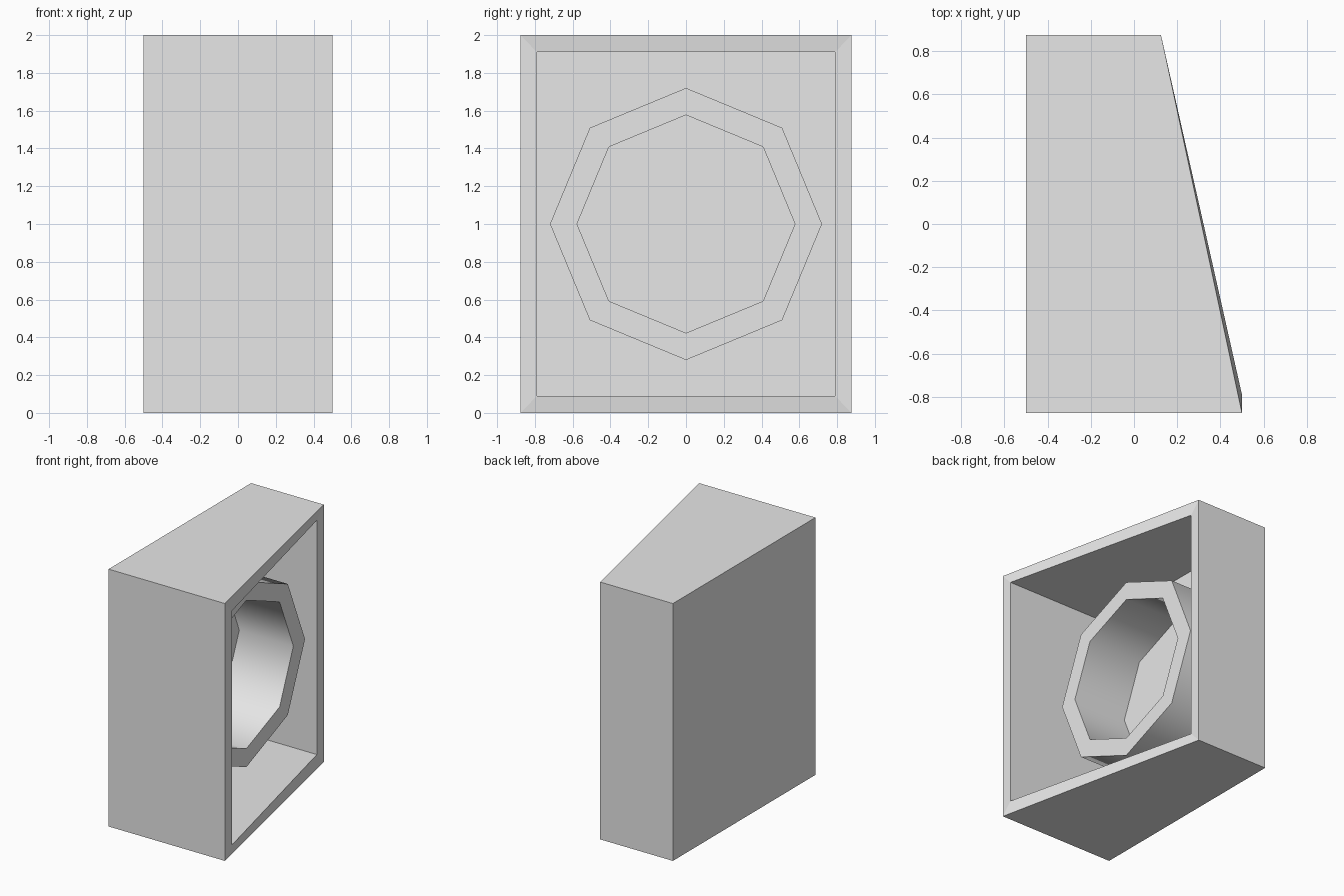
import bpy
import bmesh
import math

cube = bpy.data.objects.get("Cube")
if cube:
    bpy.data.objects.remove(cube, do_unlink=True)

grey = bpy.data.materials.new("light_grey")
grey.use_nodes = True
colour = (0.8, 0.8, 0.8, 1)
grey.diffuse_color = colour
grey.node_tree.nodes["Principled BSDF"].inputs["Base Color"].default_value = colour

MID_Z = 1.0
FLOOR_X = -0.393


def rectangle(half_y, half_z, x_front, x_back):
    """Four corners around the x axis, with its own x at the front and back."""
    return [(x_front, -half_y, MID_Z - half_z), (x_back, half_y, MID_Z - half_z),
            (x_back, half_y, MID_Z + half_z), (x_front, -half_y, MID_Z + half_z)]


def octagon(radius, x):
    return [(x, radius * math.cos(i * math.tau / 8), MID_Z + radius * math.sin(i * math.tau / 8))
            for i in range(8)]


def loft(name, rings, capped):
    """Skin consecutive rings with quads, optionally closing both ends."""
    bm = bmesh.new()
    loops = [[bm.verts.new(p) for p in ring] for ring in rings]
    for a, b in zip(loops, loops[1:]):
        for i in range(len(a)):
            j = (i + 1) % len(a)
            bm.faces.new((a[i], a[j], b[j], b[i]))
    if capped:
        bm.faces.new(loops[0][::-1])
        bm.faces.new(loops[-1])
    mesh = bpy.data.meshes.new(name)
    bm.to_mesh(mesh)
    bm.free()
    mesh.materials.append(grey)
    obj = bpy.data.objects.new(name, mesh)
    bpy.context.collection.objects.link(obj)
    return obj


# Wedge-shaped housing: back panel, slanted mouth, rim and recess floor
loft("wedge_housing", [
    rectangle(0.875, 1.0, -0.5, -0.5),
    rectangle(0.875, 1.0, 0.5, 0.125),
    rectangle(0.79, 0.91, 0.5, 0.125),
    rectangle(0.79, 0.91, FLOOR_X, FLOOR_X),
], capped=True)

# Eight-sided tube standing on the recess floor
tube = loft("octagonal_tube", [
    octagon(0.72, FLOOR_X),
    octagon(0.72, 0.072),
    octagon(0.577, 0.072),
    octagon(0.577, FLOOR_X),
], capped=False)

# Soft sides with a crisp rim
bpy.ops.object.select_all(action="DESELECT")
tube.select_set(True)
bpy.context.view_layer.objects.active = tube
bpy.ops.object.shade_smooth_by_angle(angle=math.radians(60))
